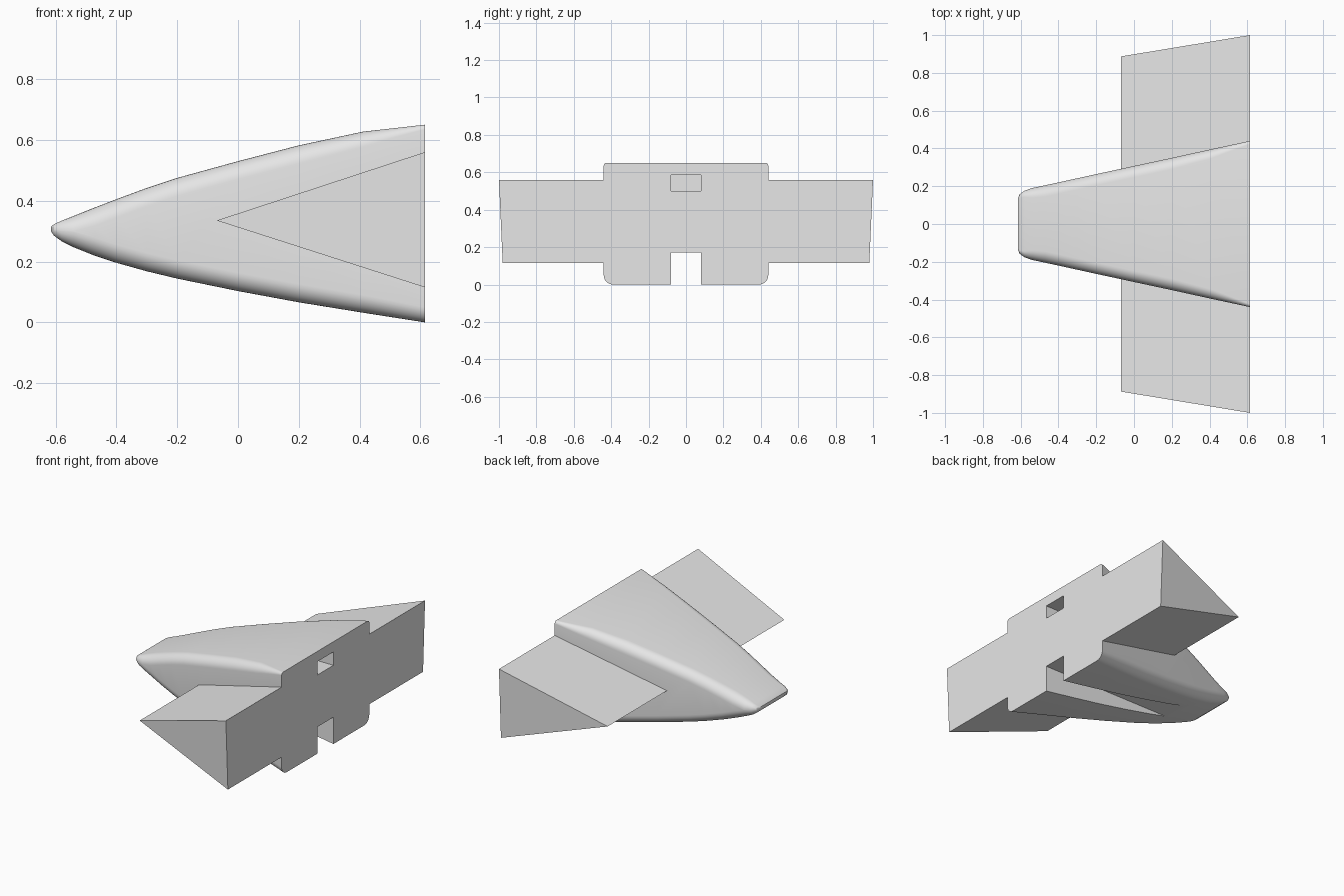
import bpy, bmesh, math

cube = bpy.data.objects.get("Cube")
if cube:
    bpy.data.objects.remove(cube, do_unlink=True)

BACK = 0.615

grey = bpy.data.materials.new("plain grey")
grey.use_nodes = True
grey.diffuse_color = (0.8, 0.8, 0.8, 1)
grey.node_tree.nodes["Principled BSDF"].inputs["Base Color"].default_value = (0.8, 0.8, 0.8, 1)


def loft(name, rings):
    """Closed solid through rings that share a point count."""
    bm = bmesh.new()
    loops = [[bm.verts.new(p) for p in ring] for ring in rings]
    n = len(loops[0])
    for a, b in zip(loops, loops[1:]):
        for i in range(n):
            j = (i + 1) % n
            bm.faces.new((a[i], a[j], b[j], b[i]))
    bm.faces.new(loops[0])
    bm.faces.new(loops[-1])
    bmesh.ops.recalc_face_normals(bm, faces=bm.faces)
    mesh = bpy.data.meshes.new(name)
    bm.to_mesh(mesh)
    bm.free()
    obj = bpy.data.objects.new(name, mesh)
    bpy.context.collection.objects.link(obj)
    mesh.materials.append(grey)
    return obj


def section(x, half, low, high, r_low, r_high, steps=8):
    """Rounded rectangle across the hull."""
    limit = 0.49 * (high - low)
    r_low, r_high = min(r_low, limit), min(r_high, limit)
    corners = ((1, high, r_high, 0), (-1, high, r_high, 90),
               (-1, low, r_low, 180), (1, low, r_low, 270))
    ring = []
    for side, z, r, start in corners:
        up = 1 if z == high else -1
        for k in range(steps + 1):
            a = math.radians(start + 90 * k / steps)
            ring.append((x, side * (half - r) + r * math.cos(a),
                         z - up * r + r * math.sin(a)))
    return ring


def box(name, x0, x1, half, z0, z1):
    return loft(name, [[(x, -half, z0), (x, half, z0), (x, half, z1), (x, -half, z1)]
                       for x in (x0, x1)])


def combine(target, tool, operation):
    mod = target.modifiers.new(operation.lower(), "BOOLEAN")
    mod.operation = operation
    mod.solver = "EXACT"
    mod.object = tool
    tool.hide_render = True
    bpy.context.view_layer.objects.active = target
    bpy.ops.object.modifier_apply(modifier=mod.name)
    bpy.data.objects.remove(tool, do_unlink=True)


# Hull stations: x, half width, underside, top, lower and upper corner radius
stations = (
    (-0.615, 0.135, 0.300, 0.315, 0.06, 0.06),
    (-0.605, 0.158, 0.285, 0.323, 0.06, 0.06),
    (-0.58, 0.176, 0.267, 0.334, 0.06, 0.06),
    (-0.54, 0.190, 0.247, 0.350, 0.06, 0.06),
    (-0.47, 0.205, 0.219, 0.378, 0.06, 0.06),
    (-0.40, 0.220, 0.196, 0.405, 0.06, 0.06),
    (-0.30, 0.242, 0.168, 0.442, 0.06, 0.06),
    (-0.20, 0.264, 0.144, 0.475, 0.06, 0.06),
    (0.0, 0.307, 0.103, 0.530, 0.06, 0.06),
    (0.20, 0.350, 0.066, 0.582, 0.06, 0.06),
    (0.41, 0.396, 0.032, 0.627, 0.058, 0.05),
    (BACK, 0.44, 0.0, 0.65, 0.05, 0.015),
)
hull = loft("hull", [section(*s) for s in stations])

# Wedge wing running straight through the hull
wing = loft("wing", [[(-0.07, s * 0.887, 0.335), (BACK, s * 1.0, 0.56),
                      (BACK, s * 0.98, 0.115)] for s in (-1, 1)])
combine(hull, wing, "UNION")

# Keel slot open at the bottom, and a blind socket in the back
combine(hull, box("keel_slot", -0.9, 0.8, 0.08, -0.2, 0.17), "DIFFERENCE")
combine(hull, box("back_socket", 0.4, 0.8, 0.08, 0.5, 0.585), "DIFFERENCE")

hull.name = "winged_hull"
bpy.ops.object.select_all(action="DESELECT")
hull.select_set(True)
bpy.context.view_layer.objects.active = hull
bpy.ops.object.shade_smooth_by_angle(angle=math.radians(30))
